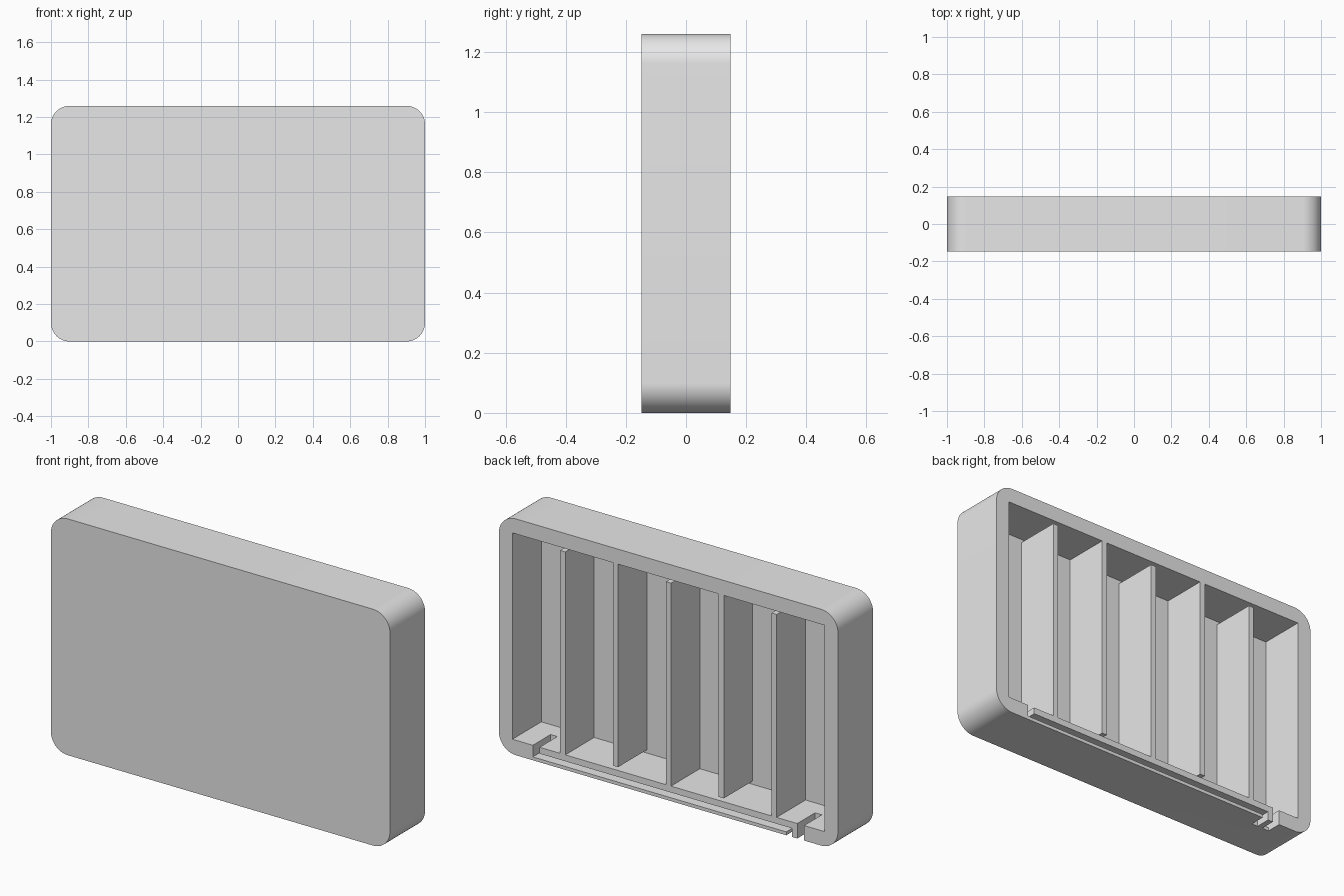
import bpy
import bmesh
from math import sin, cos, pi

if "Cube" in bpy.data.objects:
    bpy.data.objects.remove(bpy.data.objects["Cube"], do_unlink=True)

W, H, D = 1.0, 1.26, 0.148      # half width, height, half depth
R, WALL, FRONT = 0.1, 0.08, 0.053
DIV = 0.03                      # divider thickness
GAP = 0.018                     # passage at one end of each divider

grey = bpy.data.materials.new("light_grey")
grey.use_nodes = True
grey.diffuse_color = (0.8, 0.8, 0.8, 1)
grey.node_tree.nodes["Principled BSDF"].inputs["Base Color"].default_value = (0.8, 0.8, 0.8, 1)


def link(name, bm):
    bmesh.ops.recalc_face_normals(bm, faces=bm.faces)
    mesh = bpy.data.meshes.new(name)
    bm.to_mesh(mesh)
    bm.free()
    obj = bpy.data.objects.new(name, mesh)
    mesh.materials.append(grey)
    bpy.context.collection.objects.link(obj)
    return obj


def box(name, x, y, z):
    """Box from (low, high) ranges on each axis."""
    bm = bmesh.new()
    bmesh.ops.create_cube(bm, size=1)
    for v in bm.verts:
        v.co = [(a + b) / 2 + c * (b - a) for c, (a, b) in zip(v.co, (x, y, z))]
    return link(name, bm)


def rounded_slab(name, steps=16):
    bm = bmesh.new()
    ring = []
    corners = [(W - R, H - R), (R - W, H - R), (R - W, R), (W - R, R)]
    for i, (cx, cz) in enumerate(corners):
        for s in range(steps + 1):
            a = (i + s / steps) * pi / 2
            ring.append(bm.verts.new((cx + R * cos(a), -D, cz + R * sin(a))))
    face = bm.faces.new(ring)
    ext = bmesh.ops.extrude_face_region(bm, geom=[face])["geom"]
    moved = [g for g in ext if isinstance(g, bmesh.types.BMVert)]
    bmesh.ops.translate(bm, verts=moved, vec=(0, 2 * D, 0))
    return link(name, bm)


def cut(target, x, depth, z):
    """Cut a pocket of the given depth into the back."""
    cutter = box("cutter", x, (D - depth, D + 0.1), z)
    cutter.hide_render = True
    mod = target.modifiers.new("cut", "BOOLEAN")
    mod.operation = "DIFFERENCE"
    mod.solver = "EXACT"
    mod.object = cutter
    bpy.ops.object.select_all(action="DESELECT")
    bpy.context.view_layer.objects.active = target
    target.select_set(True)
    bpy.ops.object.modifier_apply(modifier=mod.name)
    bpy.data.objects.remove(cutter, do_unlink=True)


# Case: rounded block hollowed from the back
case = rounded_slab("case")
cut(case, (WALL - W, W - WALL), 2 * D - FRONT, (WALL, H - WALL))

# Slots through the lower wall, leaving a thin bar under a long gap
BAR, LIP = 0.018, 0.046
cut(case, (0.76, 0.80), 0.15, (BAR, WALL + 0.03))          # left slot
cut(case, (-0.80, -0.76), 0.15, (BAR, WALL + 0.03))        # right slot
cut(case, (-0.80, -0.76), 0.08, (-0.05, WALL + 0.02))      # right slot opening
cut(case, (-0.73, 0.80), 0.08, (BAR, LIP))                 # gap above the bar
cut(case, (-0.73, -0.695), 0.08, (-0.05, LIP - 0.005))     # end of the bar

bpy.ops.object.select_all(action="DESELECT")
case.select_set(True)
bpy.context.view_layer.objects.active = case
bpy.ops.object.shade_smooth_by_angle(angle=pi / 6)

# Dividers: passage alternates between top and bottom
pitch = (2 * (W - WALL) - 5 * DIV) / 6 + DIV
for i in range(5):
    x = (2 - i) * pitch
    low, high = WALL, H - WALL
    if i % 2:
        low += GAP
    else:
        high -= GAP
    box(f"divider_{i + 1}", (x - DIV / 2, x + DIV / 2), (FRONT - D, D), (low, high))
